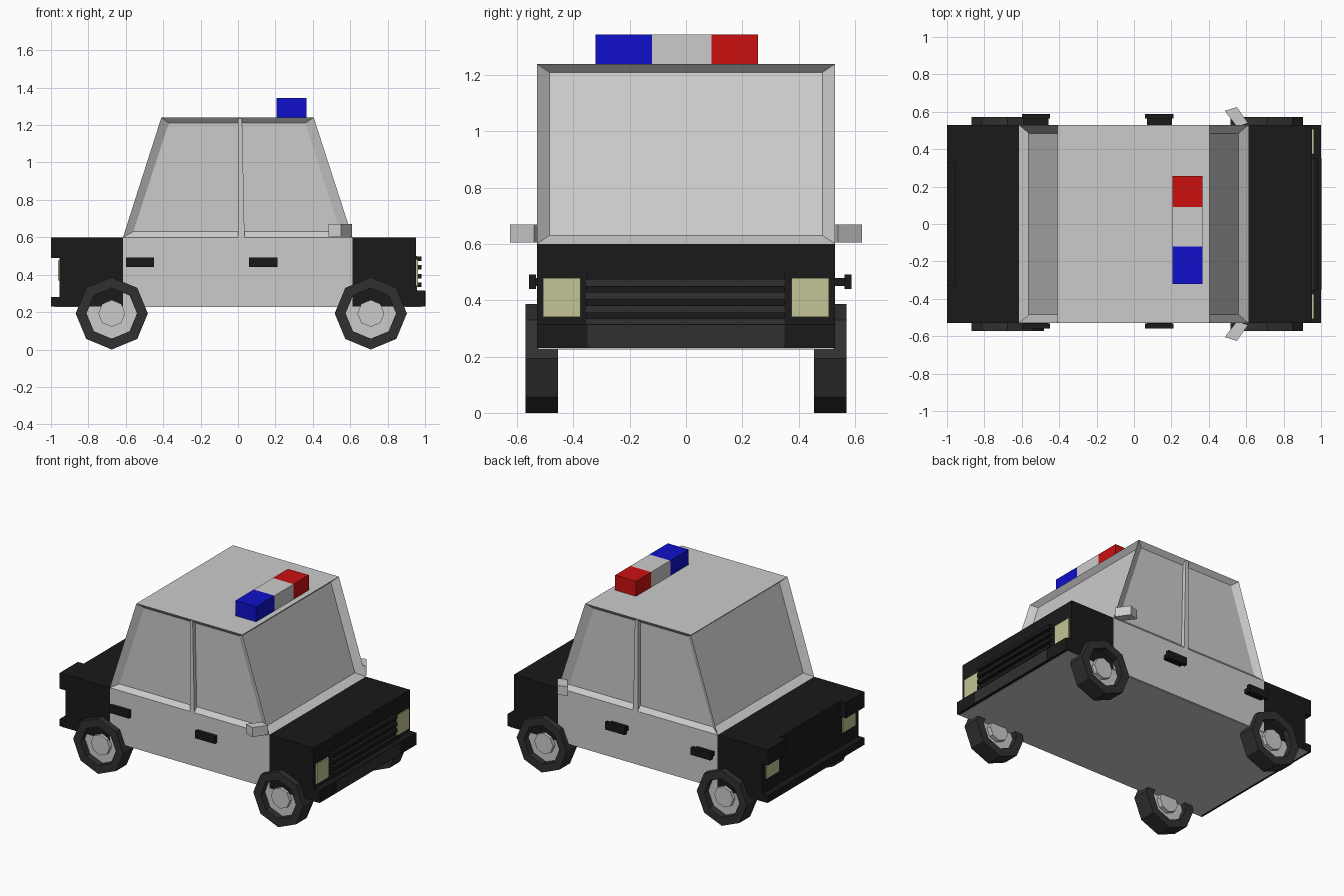
import bpy, bmesh, math
from mathutils import Vector

if "Cube" in bpy.data.objects:
    bpy.data.objects.remove(bpy.data.objects["Cube"])


def material(name, rgb):
    m = bpy.data.materials.new(name)
    m.diffuse_color = (*rgb, 1)
    m.use_nodes = True
    m.node_tree.nodes["Principled BSDF"].inputs["Base Color"].default_value = m.diffuse_color
    return m


BLACK = material("black_paint", (0.01, 0.01, 0.01))
DARK = material("dark_rubber", (0.03, 0.03, 0.03))
BLUE = material("blue_lamp", (0.005, 0.005, 0.6))
RED = material("red_lamp", (0.6, 0.005, 0.005))
YELLOW = material("pale_yellow_lamp", (0.55, 0.55, 0.3))


def finish(name, bm, mat=None):
    bmesh.ops.remove_doubles(bm, verts=bm.verts, dist=1e-5)
    bmesh.ops.recalc_face_normals(bm, faces=bm.faces)
    me = bpy.data.meshes.new(name)
    bm.to_mesh(me)
    bm.free()
    ob = bpy.data.objects.new(name, me)
    bpy.context.collection.objects.link(ob)
    if mat:
        me.materials.append(mat)
    return ob


def prism(name, pts, axis, lo, hi, mat=None):
    """Extrude a 2D outline: (x, z) points along y, or (x, y) points along z."""
    bm = bmesh.new()
    co = (lambda p, t: (p[0], t, p[1])) if axis == "y" else (lambda p, t: (p[0], p[1], t))
    face = bm.faces.new([bm.verts.new(co(p, lo)) for p in pts])
    ext = bmesh.ops.extrude_face_region(bm, geom=[face])
    step = Vector((0, hi - lo, 0)) if axis == "y" else Vector((0, 0, hi - lo))
    bmesh.ops.translate(bm, vec=step,
                        verts=[g for g in ext["geom"] if isinstance(g, bmesh.types.BMVert)])
    return finish(name, bm, mat)


def box(name, x, y, z, mat=None):
    return prism(name, [(x[0], z[0]), (x[1], z[0]), (x[1], z[1]), (x[0], z[1])], "y", *y, mat)


def mirrored_y(s, a, b):
    return tuple(sorted((s * a, s * b)))


W = 0.53  # half width of the body

# Body: grey middle, black bonnet and boot, grey underside
box("door_section", (-0.615, 0.612), (-W, W), (0.23, 0.6))
prism("bonnet", [(0.612, 0.23), (1.0, 0.23), (1.0, 0.315), (0.953, 0.315),
                 (0.953, 0.6), (0.612, 0.6)], "y", -W, W, BLACK)
prism("boot", [(-0.615, 0.23), (-1.0, 0.23), (-1.0, 0.28), (-0.955, 0.28),
               (-0.955, 0.6), (-0.615, 0.6)], "y", -W, W, BLACK)
box("floor_plate", (-0.98, 0.98), (-W + 0.005, W - 0.005), (0.226, 0.232))

# Cabin: roof and floor with recessed window panes on all four sides
bm = bmesh.new()
X0, X1, T0, T1, Z0, Z1 = -0.615, 0.612, -0.41, 0.405, 0.6, 1.24
outer = {
    "front": [(X1, -W, Z0), (X1, W, Z0), (T1, W, Z1), (T1, -W, Z1)],
    "rear": [(X0, -W, Z0), (X0, W, Z0), (T0, W, Z1), (T0, -W, Z1)],
    "right": [(X0, -W, Z0), (X1, -W, Z0), (T1, -W, Z1), (T0, -W, Z1)],
    "left": [(X0, W, Z0), (X1, W, Z0), (T1, W, Z1), (T0, W, Z1)],
}
G, S, ZB, ZT = 0.485, 0.502, 0.63, 1.21
inner = {
    "front": [(0.56, -G, ZB), (0.56, G, ZB), (0.374, G, ZT), (0.374, -G, ZT)],
    "rear": [(-0.563, -G, ZB), (-0.563, G, ZB), (-0.377, G, ZT), (-0.377, -G, ZT)],
    "right": [(-0.56, -S, ZB), (0.545, -S, ZB), (0.36, -S, ZT), (-0.37, -S, ZT)],
    "left": [(-0.56, S, ZB), (0.545, S, ZB), (0.36, S, ZT), (-0.37, S, ZT)],
}


def add_face(pts):
    bm.faces.new([bm.verts.new(p) for p in pts])


for side, o in outer.items():
    i = inner[side]
    add_face(i)
    for k in range(4):
        n = (k + 1) % 4
        add_face([o[k], o[n], i[n], i[k]])
for z, a, b in ((Z0, X0, X1), (Z1, T0, T1)):
    add_face([(a, -W, z), (b, -W, z), (b, W, z), (a, W, z)])
finish("cabin", bm)

for s, side in ((-1, "right"), (1, "left")):
    # Pillar between the side windows
    prism(f"{side}_door_pillar", [(0.0, 0.6), (0.035, 0.6), (0.022, 1.235), (0.0, 1.235)],
          "y", *mirrored_y(s, 0.49, W), mat=None)
    # Wing mirror
    prism(f"{side}_mirror", [(0.485, s * 0.605), (0.55, s * 0.625), (0.61, s * 0.54),
                             (0.55, s * 0.52)], "z", 0.605, 0.67)
    # Door handles
    for x, door in ((-0.6, "rear"), (0.06, "front")):
        out = 0.558 if s < 0 else 0.588
        box(f"{side}_{door}_handle", (x, x + 0.152), mirrored_y(s, out - 0.025, out),
            (0.44, 0.492), BLACK)
        box(f"{side}_{door}_handle_base", (x + 0.01, x + 0.142), mirrored_y(s, 0.52, out - 0.01),
            (0.45, 0.48), BLACK)
    # Lamps and rear corner lips
    box(f"{side}_headlight", (0.94, 0.962), mirrored_y(s, 0.375, 0.508), (0.34, 0.48), YELLOW)
    box(f"{side}_tail_light", (-0.963, -0.94), mirrored_y(s, 0.35, 0.49), (0.37, 0.475), YELLOW)
    box(f"{side}_boot_lip", (-1.0, -0.95), mirrored_y(s, 0.33, W), (0.49, 0.6), BLACK)

# Grille
box("grille_panel", (0.94, 0.958), (-0.355, 0.35), (0.315, 0.5), DARK)
for k in range(4):
    z = 0.345 + k * 0.047
    box(f"grille_slat_{k + 1}", (0.95, 0.982), (-0.355, 0.35), (z - 0.012, z + 0.012), BLACK)
box("bumper_panel", (0.99, 1.0015), (-0.35, 0.35), (0.232, 0.313), DARK)

# Roof light bar
for name, y, mat in (("blue_light", (-0.322, -0.12), BLUE), ("light_bar_centre", (-0.12, 0.09), None),
                     ("red_light", (0.09, 0.256), RED)):
    box(name, (0.205, 0.365), y, (1.24, 1.345), mat)


# Wheels: eight-sided tyres, rims and hubs
def octagon_part(name, profile, centre, mat=None):
    """Spin an (r, y) profile around the y axis in eight steps."""
    bm = bmesh.new()
    vs = [bm.verts.new((0, y, r)) for r, y in profile]
    es = [bm.edges.new((vs[k], vs[k - 1])) for k in range(len(vs))]
    bmesh.ops.spin(bm, geom=vs + es, cent=(0, 0, 0), axis=(0, 1, 0),
                   angle=math.tau, steps=8, use_duplicate=False)
    ob = finish(name, bm, mat)
    ob.location = centre


def disc(name, r, y0, y1, x, z, mat=None):
    pts = [(x + r * math.sin(k * math.tau / 8), z + r * math.cos(k * math.tau / 8)) for k in range(8)]
    prism(name, pts, "y", y0, y1, mat)


R = 0.193
for x, end in ((-0.675, "rear"), (0.71, "front")):
    for s, side in ((-1, "right"), (1, "left")):
        octagon_part(f"{end}_{side}_tyre", [(R, -0.058), (R, 0.058), (0.135, 0.058), (0.135, -0.058)],
                     (x, s * 0.513, R), DARK)
        disc(f"{end}_{side}_rim", 0.138, *mirrored_y(s, 0.495, 0.525), x, R)
        disc(f"{end}_{side}_hub", 0.072, *mirrored_y(s, 0.465, 0.55), x, R)
